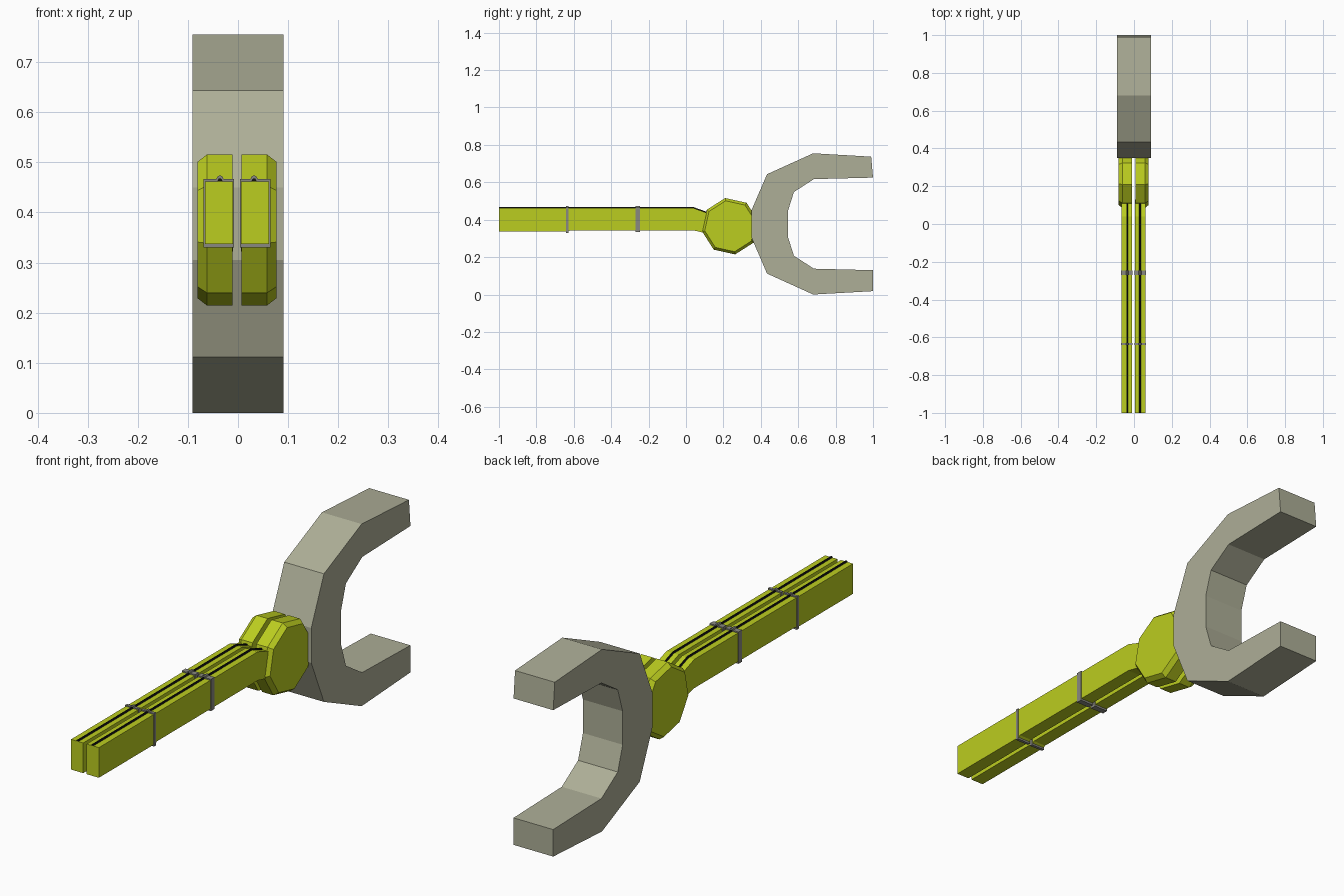
import bpy, bmesh, math
from mathutils import Vector

if "Cube" in bpy.data.objects:
    bpy.data.objects.remove(bpy.data.objects["Cube"])


def material(name, rgb):
    m = bpy.data.materials.new(name)
    m.diffuse_color = (*rgb, 1)
    m.use_nodes = True
    m.node_tree.nodes["Principled BSDF"].inputs["Base Color"].default_value = m.diffuse_color
    return m


LIME = material("lime_yellow", (0.50, 0.61, 0.014))
STONE = material("warm_grey", (0.42, 0.425, 0.31))
CLAMP = material("clamp_grey", (0.25, 0.25, 0.22))
BLACK = material("hose_black", (0.006, 0.006, 0.006))


def loft(name, sections, mat):
    """Closed solid from (x, [(y, z), ...]) sections, stacked along x."""
    bm = bmesh.new()
    rings = [[bm.verts.new((x, y, z)) for y, z in pts] for x, pts in sections]
    n = len(rings[0])
    for a, b in zip(rings, rings[1:]):
        for i in range(n):
            j = (i + 1) % n
            bm.faces.new((a[i], a[j], b[j], b[i]))
    bm.faces.new(rings[0])
    bm.faces.new(rings[-1])
    bmesh.ops.recalc_face_normals(bm, faces=bm.faces)
    me = bpy.data.meshes.new(name)
    bm.to_mesh(me)
    bm.free()
    me.materials.append(mat)
    ob = bpy.data.objects.new(name, me)
    bpy.context.collection.objects.link(ob)
    return ob


def box(name, x0, x1, y0, y1, z0, z1, mat):
    return loft(name, [(x, [(y0, z0), (y1, z0), (y1, z1), (y0, z1)])
                       for x in (x0, x1)], mat)


def tube(name, x, path, r, mat, sides=6):
    """Thin tube following (y, z) points at constant x."""
    bm = bmesh.new()
    rings = []
    for y, z in path:
        rings.append([bm.verts.new((x + r * math.cos(2 * math.pi * k / sides), y,
                                    z + r * math.sin(2 * math.pi * k / sides)))
                      for k in range(sides)])
    for a, b in zip(rings, rings[1:]):
        for k in range(sides):
            j = (k + 1) % sides
            bm.faces.new((a[k], a[j], b[j], b[k]))
    bm.faces.new(rings[0])
    bm.faces.new(rings[-1])
    bmesh.ops.recalc_face_normals(bm, faces=bm.faces)
    me = bpy.data.meshes.new(name)
    bm.to_mesh(me)
    bm.free()
    me.materials.append(mat)
    ob = bpy.data.objects.new(name, me)
    bpy.context.collection.objects.link(ob)
    return ob


# Open C-shaped fork, symmetric about mid height
MID = 0.3775
upper = [(0.35, 0.45), (0.433, 0.643), (0.68, 0.755), (0.99, 0.737), (1.0, 0.625),
         (0.684, 0.617), (0.577, 0.548), (0.545, 0.447)]
lower = [(y, 2 * MID - z) for y, z in reversed(upper)]
lower = [(1.0, z) if y == 0.99 else (y, z) for y, z in lower]
loft("fork", [(-0.091, upper + lower), (0.091, upper + lower)], STONE)


def octagon(r):
    return [(0.236 + r * math.cos(math.radians(10 + 45 * k)),
             0.365 + r * math.sin(math.radians(10 + 45 * k))) for k in range(8)]


# Paired arms, hubs, hoses and clamps
arm = [(-1, 0.337), (-0.63, 0.337), (-0.62, 0.343), (0.04, 0.343), (0.13, 0.322),
       (0.13, 0.43), (0.04, 0.462), (-1, 0.462)]
for side, s in (("left", -1), ("right", 1)):
    def X(d):
        return s * d - 0.002

    loft(side + "_hub", [(X(0.009), octagon(0.153)), (X(0.06), octagon(0.153)),
                         (X(0.079), octagon(0.138))], LIME)
    loft(side + "_arm", [(X(0.008), arm), (X(0.064), arm)], LIME)
    tube(side + "_hose", X(0.034),
         [(-1, 0.463), (0.04, 0.463), (0.13, 0.431)], 0.005, BLACK)
    for tag, y, w in (("front", -0.635, 0.006), ("rear", -0.258, 0.012)):
        box(f"{side}_{tag}_clamp", X(0.0055), X(0.0665), y - w, y + w,
            0.330 if tag == "front" else 0.335, 0.467, CLAMP)
        tube(f"{side}_{tag}_hose_clip", X(0.034),
             [(y - w, 0.467), (y + w, 0.467)], 0.007, CLAMP, 8)
